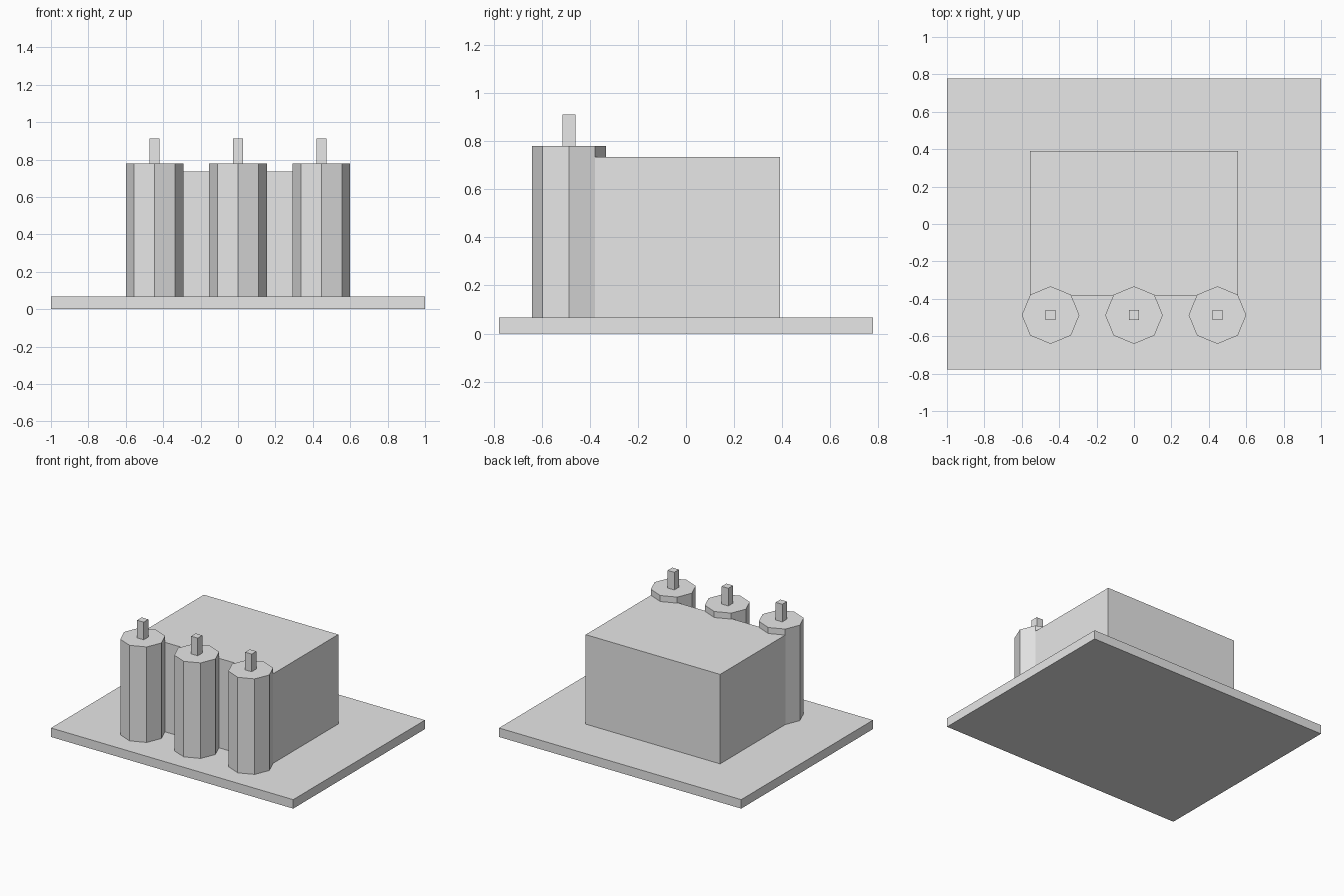
import bpy
import math

if "Cube" in bpy.data.objects:
    bpy.data.objects.remove(bpy.data.objects["Cube"])

grey = bpy.data.materials.new("light_grey")
grey.diffuse_color = (0.8, 0.8, 0.8, 1)
grey.use_nodes = True
grey.node_tree.nodes["Principled BSDF"].inputs["Base Color"].default_value = grey.diffuse_color

BASE_TOP = 0.067
POST_TOP = 0.78


def finish(name):
    obj = bpy.context.object
    obj.name = name
    obj.data.materials.append(grey)
    bpy.ops.object.transform_apply(location=False, rotation=False, scale=True)
    return obj


def box(name, x, y, z):
    """Box from (min, max) pairs along each axis."""
    bpy.ops.mesh.primitive_cube_add(size=1, location=[(a + b) / 2 for a, b in (x, y, z)])
    bpy.context.object.scale = [b - a for a, b in (x, y, z)]
    return finish(name)


def octagon_post(name, x, y, radius, z0, z1):
    bpy.ops.mesh.primitive_cylinder_add(vertices=8, radius=radius, depth=z1 - z0,
                                        location=(x, y, (z0 + z1) / 2))
    return finish(name)


# Ground slab and main block
box("base_slab", (-1, 1), (-0.777, 0.777), (0, BASE_TOP))
box("main_block", (-0.555, 0.555), (-0.385, 0.39), (BASE_TOP, 0.735))

# Three octagonal columns along the front, each with a square pin on top
post_y, pin = -0.487, 0.027
for label, x in (("left", -0.446), ("middle", 0), ("right", 0.446)):
    octagon_post(f"{label}_column", x, post_y, 0.154, BASE_TOP, POST_TOP)
    box(f"{label}_pin", (x - pin, x + pin), (post_y - pin, post_y + pin), (POST_TOP, 0.912))
